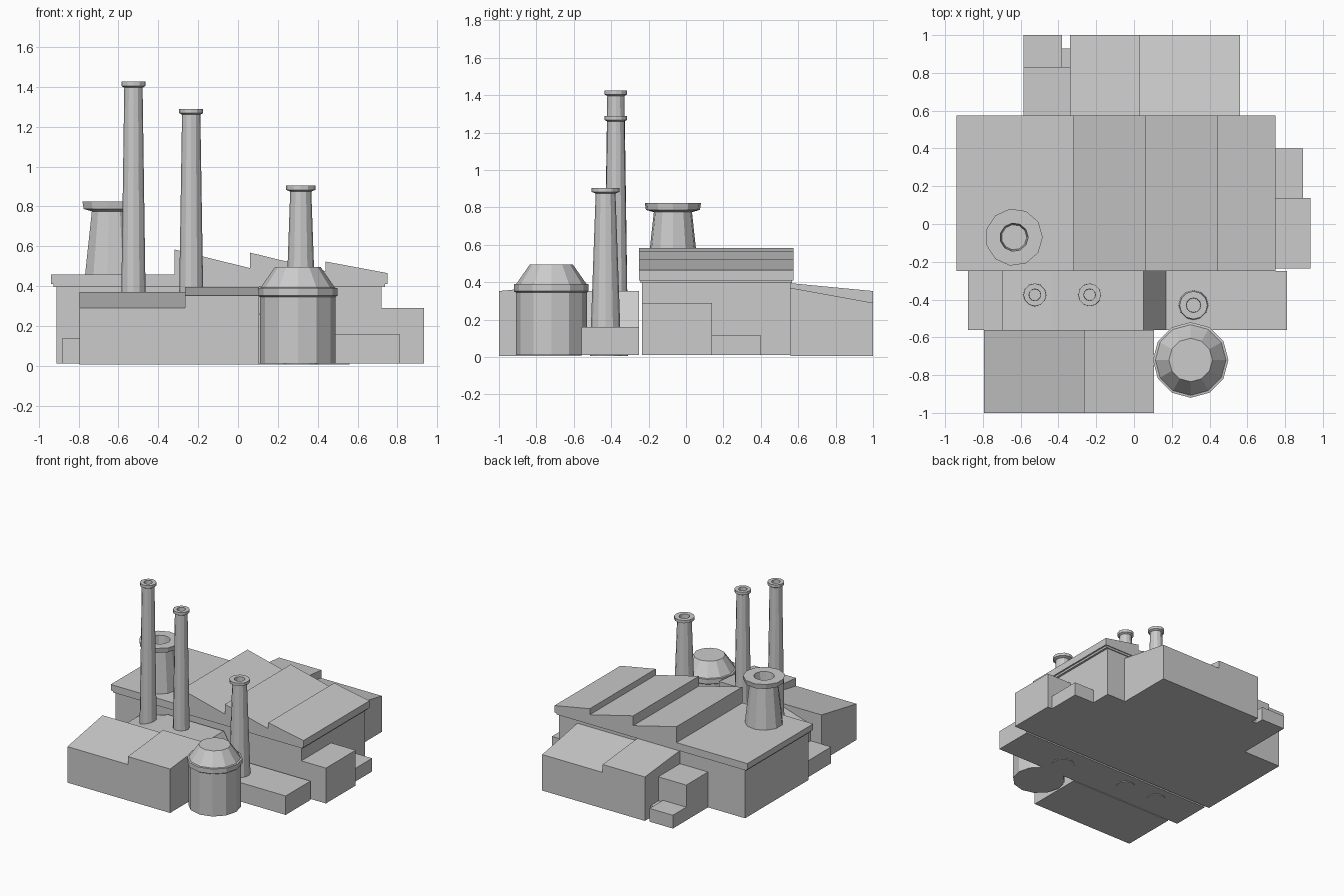
import bpy, bmesh, math

if "Cube" in bpy.data.objects:
    bpy.data.objects.remove(bpy.data.objects["Cube"])


def finish(name, bm):
    bmesh.ops.recalc_face_normals(bm, faces=bm.faces[:])
    me = bpy.data.meshes.new(name)
    bm.to_mesh(me)
    bm.free()
    ob = bpy.data.objects.new(name, me)
    bpy.context.collection.objects.link(ob)
    return ob


def prism(name, profile, axis, a, b):
    """Extrude a (horizontal, z) profile from a to b along axis 'x' or 'y'."""
    bm = bmesh.new()
    at = (lambda p, t: (t, p[0], p[1])) if axis == 'x' else (lambda p, t: (p[0], t, p[1]))
    face = bm.faces.new([bm.verts.new(at(p, a)) for p in profile])
    ext = bmesh.ops.extrude_face_region(bm, geom=[face])
    vec = (b - a, 0, 0) if axis == 'x' else (0, b - a, 0)
    bmesh.ops.translate(bm, vec=vec, verts=[v for v in ext['geom'] if isinstance(v, bmesh.types.BMVert)])
    return finish(name, bm)


def box(name, x0, x1, y0, y1, z0, z1):
    return prism(name, [(x0, z0), (x1, z0), (x1, z1), (x0, z1)], 'y', y0, y1)


def lathe(name, x, y, profile, sides=12):
    """Faceted turned solid from (radius, z) rings, capped at both ends."""
    bm = bmesh.new()
    rings = [[bm.verts.new((x + r * math.cos(2 * math.pi * i / sides),
                            y + r * math.sin(2 * math.pi * i / sides), z))
              for i in range(sides)] for r, z in profile]
    for lo, hi in zip(rings, rings[1:]):
        for i in range(sides):
            j = (i + 1) % sides
            bm.faces.new((lo[i], lo[j], hi[j], hi[i]))
    bm.faces.new(rings[0][::-1])
    bm.faces.new(rings[-1])
    return finish(name, bm)


# Main hall with a sawtooth roof and chamfered eave
box("main_hall", -0.91, 0.72, -0.235, 0.56, 0.01, 0.41)
prism("sawtooth_roof", [(-0.94, 0.41), (0.75, 0.41), (0.75, 0.465), (0.44, 0.523), (0.44, 0.475),
                        (0.06, 0.568), (0.06, 0.49), (-0.32, 0.584), (-0.32, 0.457), (-0.94, 0.457)],
      'y', -0.25, 0.575)
box("roof_eave", -0.927, 0.737, -0.243, 0.568, 0.395, 0.41)

# Lean-to sheds, the rear one turned half way round
for label, s, low, mid, high, y_in, y_out in (
        ("front", -1, -0.795, -0.265, 0.105, -0.56, -1.0),
        ("rear", 1, 0.56, 0.03, -0.34, 0.56, 1.0)):
    prism(label + "_shed_low", [(y_in, 0.005), (y_out, 0.005), (y_out, 0.29), (y_in, 0.37)], 'x', low, mid)
    prism(label + "_shed_high", [(y_in, 0.005), (y_out, 0.005), (y_out, 0.353), (y_in, 0.395)], 'x', mid, high)

# Chimney block between hall and front shed
prism("chimney_block", [(-0.70, 0.01), (0.17, 0.01), (0.17, 0.16), (0.05, 0.353),
                        (-0.435, 0.353), (-0.70, 0.27)], 'y', -0.56, -0.25)
box("left_low_block", -0.88, -0.70, -0.56, -0.25, 0.01, 0.14)
box("right_low_block", 0.17, 0.81, -0.56, -0.25, 0.01, 0.16)

# Side and rear annexes
box("side_annex_tall", 0.72, 0.935, -0.235, 0.138, 0.01, 0.29)
box("side_annex_low", 0.72, 0.895, 0.138, 0.40, 0.01, 0.115)
box("rear_annex_tall", -0.585, -0.34, 0.56, 0.832, 0.01, 0.29)
box("rear_annex_low", -0.585, -0.38, 0.832, 1.0, 0.01, 0.115)
box("rear_annex_infill", -0.38, -0.34, 0.832, 0.93, 0.01, 0.10)

# Tall chimneys with flared hollow caps
for name, x, y, top, rb, rt, rc in (
        ("tall_chimney", -0.525, -0.375, 1.426, 0.066, 0.046, 0.06),
        ("middle_chimney", -0.235, -0.375, 1.29, 0.066, 0.046, 0.06),
        ("short_chimney", 0.315, -0.43, 0.905, 0.084, 0.053, 0.074)):
    lathe(name, x, y, [(rb, 0.005), (rt, top - 0.03), (rc, top - 0.022), (rc, top),
                       (rc * 0.52, top), (rc * 0.5, top - 0.06)])

# Wide roof stack
lathe("wide_stack", -0.635, -0.07, [(0.139, 0.45), (0.103, 0.775), (0.146, 0.787), (0.152, 0.825),
                                    (0.075, 0.825), (0.067, 0.72)], 11)

# Storage tank with rim and conical lid
lathe("storage_tank", 0.30, -0.72, [(0.19, 0.01), (0.19, 0.345), (0.2, 0.352), (0.2, 0.39),
                                    (0.187, 0.392), (0.115, 0.495)])
